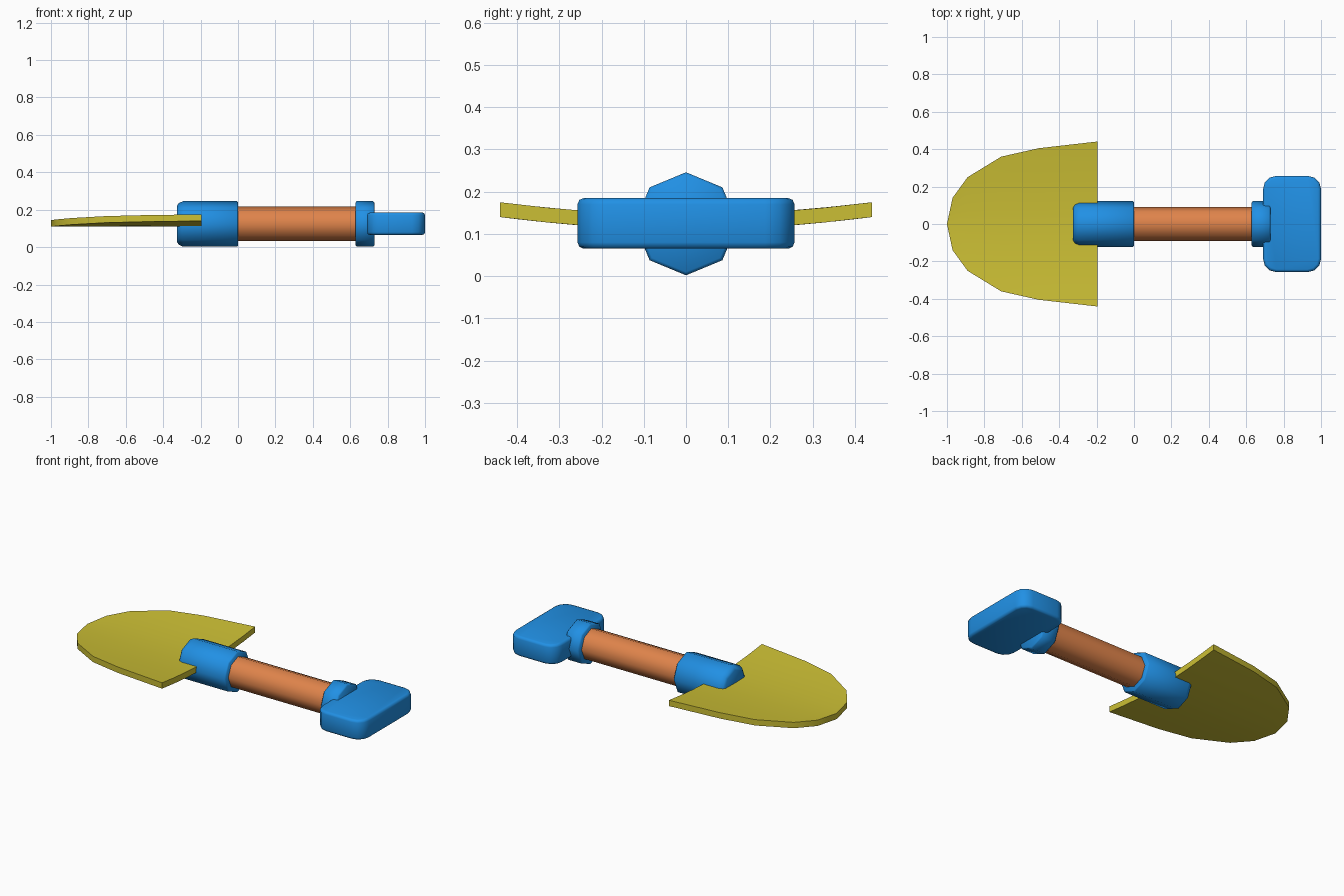
import bpy, bmesh, math

if "Cube" in bpy.data.objects:
    bpy.data.objects.remove(bpy.data.objects["Cube"])

CZ = 0.124   # height of the shovel's axis
SIDES = 8


def material(name, rgb):
    m = bpy.data.materials.new(name)
    m.diffuse_color = (*rgb, 1)
    m.use_nodes = True
    m.node_tree.nodes["Principled BSDF"].inputs["Base Color"].default_value = m.diffuse_color
    return m


YELLOW = material("yellow", (0.60, 0.52, 0.035))
BLUE = material("blue", (0.015, 0.28, 0.78))
ORANGE = material("orange", (0.74, 0.23, 0.07))


def finish(bm, name, mat, angle=None):
    bmesh.ops.recalc_face_normals(bm, faces=bm.faces[:])
    me = bpy.data.meshes.new(name)
    bm.to_mesh(me)
    bm.free()
    me.materials.append(mat)
    ob = bpy.data.objects.new(name, me)
    bpy.context.collection.objects.link(ob)
    if angle:
        bpy.ops.object.select_all(action='DESELECT')
        ob.select_set(True)
        bpy.context.view_layer.objects.active = ob
        bpy.ops.object.shade_smooth_by_angle(angle=math.radians(angle))
    return ob


def lathe_x(name, profile, mat):
    """Eight-sided solid around the x axis from (x, radius) pairs."""
    bm = bmesh.new()
    rings = []
    for x, r in profile:
        rings.append([bm.verts.new((x, r * math.sin(a), CZ + r * math.cos(a)))
                      for a in (2 * math.pi * i / SIDES for i in range(SIDES))])
    for r0, r1 in zip(rings, rings[1:]):
        for i in range(SIDES):
            j = (i + 1) % SIDES
            bm.faces.new((r0[i], r0[j], r1[j], r1[i]))
    bm.faces.new(rings[0])
    bm.faces.new(rings[-1])
    return finish(bm, name, mat, 50)


# Shaft and its two collars
lathe_x("shaft", [(-0.05, 0.092), (0.68, 0.092)], ORANGE)
lathe_x("blade_socket", [(-0.325, 0.098), (-0.316, 0.112), (-0.292, 0.122),
                         (-0.006, 0.122), (0.0, 0.116)], BLUE)
lathe_x("grip_collar", [(0.628, 0.114), (0.635, 0.122),
                        (0.722, 0.122), (0.729, 0.114)], BLUE)

# Grip: rounded rectangle, extruded with softened rims
bm = bmesh.new()
x0, x1, hy, r = 0.69, 1.0, 0.257, 0.07
corners = [(x1 - r, hy - r, 0), (x0 + r, hy - r, 90),
           (x0 + r, r - hy, 180), (x1 - r, r - hy, 270)]
outline = []
for cx, cy, start in corners:
    for k in range(4):
        a = math.radians(start + 30 * k)
        outline.append(bm.verts.new((cx + r * math.cos(a), cy + r * math.sin(a), 0.065)))
base = bm.faces.new(outline)
ext = bmesh.ops.extrude_face_region(bm, geom=[base], use_keep_orig=True)
bmesh.ops.translate(bm, vec=(0, 0, 0.12),
                    verts=[v for v in ext["geom"] if isinstance(v, bmesh.types.BMVert)])
rims = [e for e in bm.edges if abs(e.verts[0].co.z - e.verts[1].co.z) < 1e-5]
bmesh.ops.bevel(bm, geom=rims, offset=0.015, segments=2, profile=0.5, affect='EDGES')
finish(bm, "grip", BLUE, 50)

# Blade: pointed outline, dished across its width, constant thickness
stations = [(-0.97, 0.14), (-0.89, 0.25), (-0.71, 0.36), (-0.51, 0.405), (-0.195, 0.441)]
N = 8


def dish(y):
    return 0.109 + 0.031 * (abs(y) / 0.441) ** 1.8


bm = bmesh.new()
layers = []
for dz in (0, 0.035):
    tip = bm.verts.new((-1, 0, dish(0) + dz))
    rows = [[bm.verts.new((x, w * t, dish(w * t) + dz))
             for t in (2 * i / N - 1 for i in range(N + 1))] for x, w in stations]
    for i in range(N):
        bm.faces.new((tip, rows[0][i], rows[0][i + 1]))
        for a, b in zip(rows, rows[1:]):
            bm.faces.new((a[i], b[i], b[i + 1], a[i + 1]))
    layers.append([tip] + [q[0] for q in rows] + rows[-1][1:-1]
                  + [q[-1] for q in reversed(rows)])
low, high = layers
for i in range(len(low)):
    j = (i + 1) % len(low)
    bm.faces.new((low[i], low[j], high[j], high[i]))
finish(bm, "blade", YELLOW, 30)
